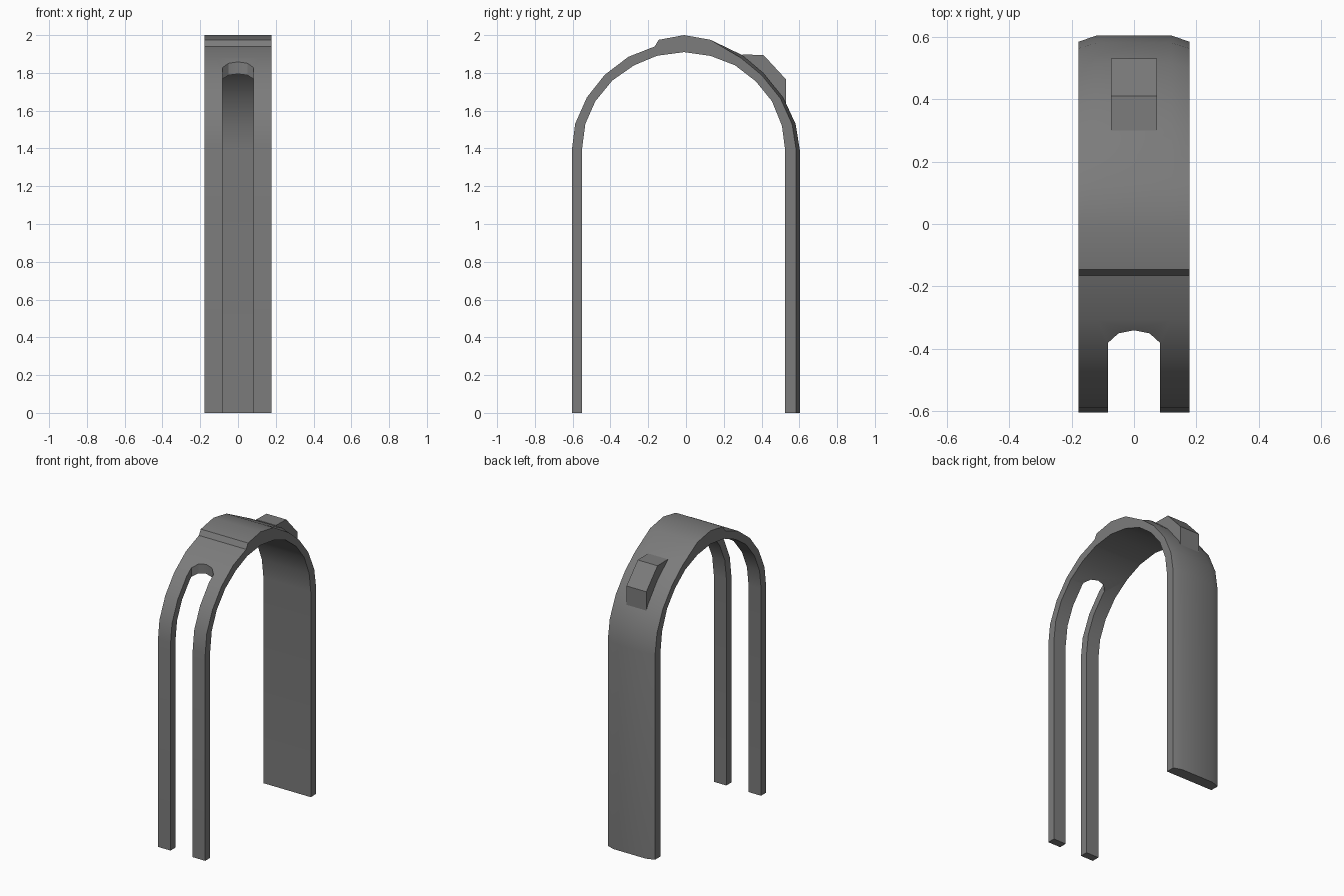
import bpy, bmesh, math

cube = bpy.data.objects.get("Cube")
if cube:
    bpy.data.objects.remove(cube, do_unlink=True)

grey = bpy.data.materials.new("mid grey")
grey.use_nodes = True
colour = (0.2, 0.2, 0.2, 1)
grey.diffuse_color = colour
grey.node_tree.nodes["Principled BSDF"].inputs["Base Color"].default_value = colour


def loft(name, sections):
    """Skin a closed solid through matching cross-section loops."""
    bm = bmesh.new()
    loops = [[bm.verts.new(p) for p in s] for s in sections]
    n = len(loops[0])
    for a, b in zip(loops, loops[1:]):
        for i in range(n):
            j = (i + 1) % n
            bm.faces.new((a[i], a[j], b[j], b[i]))
    bm.faces.new(loops[0])
    bm.faces.new(loops[-1])
    bmesh.ops.recalc_face_normals(bm, faces=bm.faces)
    mesh = bpy.data.meshes.new(name)
    bm.to_mesh(mesh)
    bm.free()
    mesh.materials.append(grey)
    ob = bpy.data.objects.new(name, mesh)
    bpy.context.collection.objects.link(ob)
    return ob


def smooth(ob):
    bpy.ops.object.select_all(action='DESELECT')
    ob.select_set(True)
    bpy.context.view_layer.objects.active = ob
    bpy.ops.object.shade_smooth_by_angle(angle=math.radians(30))


# Arched band: outer and inner profile (y, z), front foot to back foot
outer = [(-.603, 0), (-.603, 1.4), (-.587, 1.53), (-.525, 1.67), (-.43, 1.79),
         (-.305, 1.885), (-.165, 1.94), (-.145, 1.975), (-.01, 2), (.13, 1.975),
         (.3, 1.893), (.41, 1.8), (.515, 1.67), (.58, 1.53), (.603, 1.39), (.603, 0)]
inner = [(-.55, 0), (-.55, 1.4), (-.533, 1.53), (-.48, 1.65), (-.39, 1.76),
         (-.275, 1.84), (-.16, 1.888), (-.145, 1.892), (-.01, 1.91), (.13, 1.89),
         (.26, 1.84), (.37, 1.755), (.455, 1.65), (.508, 1.52), (.525, 1.39), (.525, 0)]


def band_section(row):
    """Cross-section of the band; the back half has chamfered outer edges."""
    (oy, oz), (iy, iz) = outer[row], inner[row]
    t = 0.25 if row > 9 else 0
    ey, ez = oy + (iy - oy) * t, oz + (iz - oz) * t
    return [(-.177, iy, iz), (-.177, ey, ez), (-.12, oy, oz),
            (.12, oy, oz), (.177, ey, ez), (.177, iy, iz)]


band = loft("arched_band", [band_section(r) for r in range(len(outer))])

# Round-topped slot through the front of the band
half = [(.083, -.8), (.083, -.38), (.05, -.35), (0, -.34)]
outline = half + [(-x, y) for x, y in reversed(half[:-1])]
slot = loft("slot_cutter", [[(x, y, z) for x, y in outline] for z in (-.2, 2.2)])
slot.hide_render = True
cut = band.modifiers.new("slot", 'BOOLEAN')
cut.operation = 'DIFFERENCE'
cut.solver = 'EXACT'
cut.object = slot
bpy.context.view_layer.objects.active = band
bpy.ops.object.modifier_apply(modifier=cut.name)
bpy.data.objects.remove(slot, do_unlink=True)
smooth(band)

# Catch block on the back shoulder
catch = [(.3, 1.897), (.41, 1.895), (.53, 1.765), (.53, 1.62), (.48, 1.67), (.39, 1.78), (.29, 1.86)]
block = loft("catch_block", [[(x, y, z) for y, z in catch] for x in (-.074, .074)])
smooth(block)
